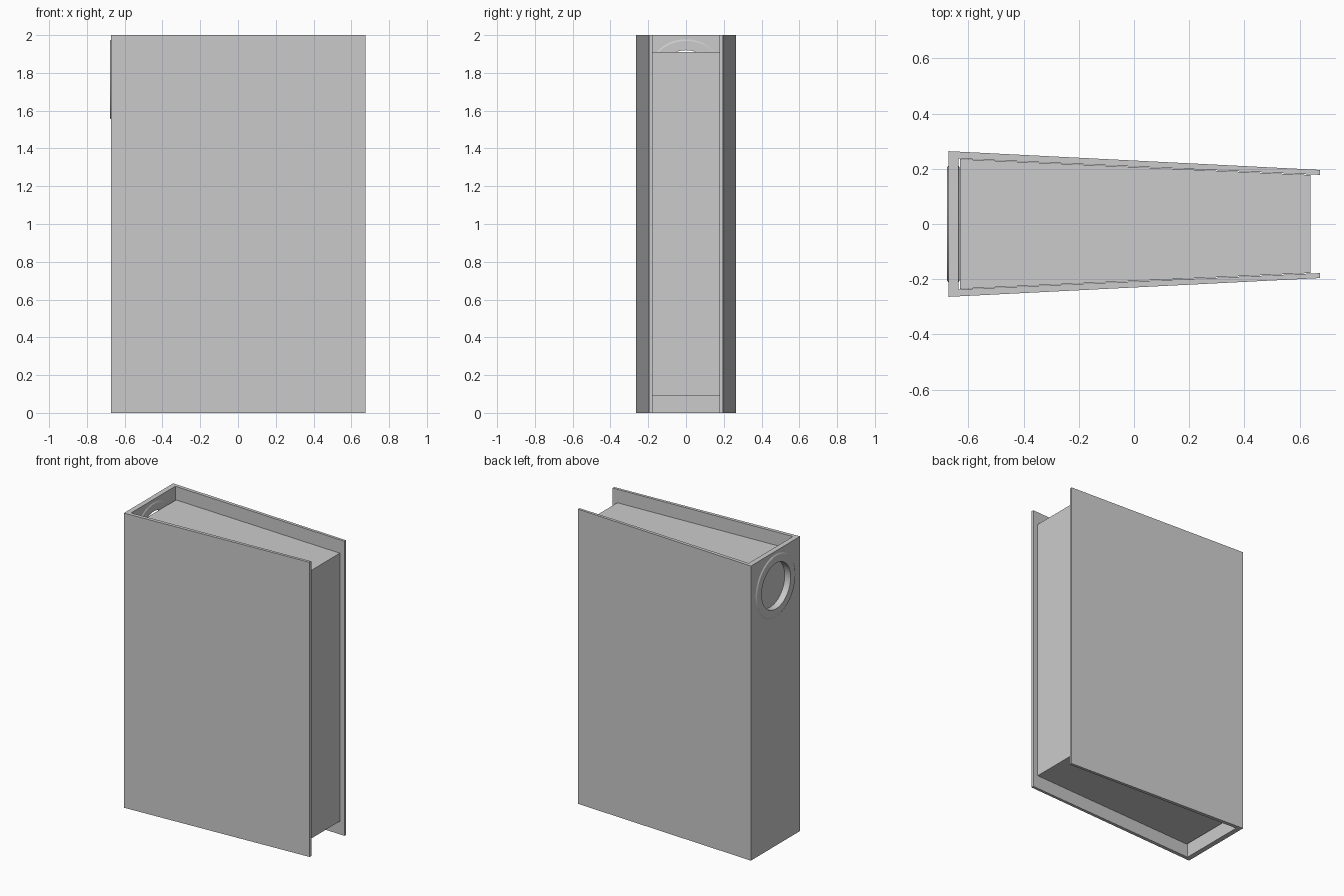
import bpy, bmesh, math

if "Cube" in bpy.data.objects:
    bpy.data.objects.remove(bpy.data.objects["Cube"])


def finish(name, bm):
    bmesh.ops.recalc_face_normals(bm, faces=bm.faces[:])
    me = bpy.data.meshes.new(name)
    bm.to_mesh(me)
    bm.free()
    ob = bpy.data.objects.new(name, me)
    bpy.context.collection.objects.link(ob)
    return ob


def prism(name, half, z0, z1):
    """Extrude a plan outline, given for +y and mirrored to -y."""
    bm = bmesh.new()
    outline = half + [(x, -y) for x, y in reversed(half)]
    face = bm.faces.new([bm.verts.new((x, y, z0)) for x, y in outline])
    top = bmesh.ops.extrude_face_region(bm, geom=[face])
    verts = [v for v in top["geom"] if isinstance(v, bmesh.types.BMVert)]
    bmesh.ops.translate(bm, verts=verts, vec=(0, 0, z1 - z0))
    return finish(name, bm)


def lathe_x(name, profile, z, sides=64):
    """Sweep a closed (x, radius) profile around a line along x."""
    bm = bmesh.new()
    rings = []
    for i in range(sides):
        a = math.tau * i / sides
        rings.append([bm.verts.new((x, r * math.sin(a), z + r * math.cos(a)))
                      for x, r in profile])
    n = len(profile)
    for i in range(sides):
        a, b = rings[i], rings[(i + 1) % sides]
        for j in range(n):
            k = (j + 1) % n
            bm.faces.new((a[j], a[k], b[k], b[j]))
    return finish(name, bm)


HOLE_Z = 1.765

# Folded cover: spine plus two tapering boards
cover = prism("cover", [(-0.637, 0.237), (0.675, 0.178),
                        (0.675, 0.196), (-0.672, 0.264)], 0, 2)

# Finger hole through the spine
bpy.ops.mesh.primitive_cylinder_add(vertices=64, radius=0.165, depth=0.05,
                                    location=(-0.655, 0, HOLE_Z),
                                    rotation=(0, math.pi / 2, 0))
cutter = bpy.context.object
cutter.name = "hole_cutter"
cut = cover.modifiers.new("finger_hole", "BOOLEAN")
cut.operation = "DIFFERENCE"
cut.solver = "EXACT"
cut.object = cutter
bpy.context.view_layer.objects.active = cover
bpy.ops.object.modifier_apply(modifier=cut.name)
bpy.data.objects.remove(cutter)

# Inner box, set in from the cover edges
prism("inner_box", [(-0.63, 0.235), (0.64, 0.1775)], 0.09, 1.91)

# Grommet lining the hole, with a thin flange on both sides of the spine
ring = lathe_x("hole_grommet", [
    (-0.677, 0.155), (-0.677, 0.205), (-0.672, 0.213), (-0.670, 0.213),
    (-0.670, 0.166), (-0.639, 0.166), (-0.639, 0.213), (-0.637, 0.213),
    (-0.633, 0.205), (-0.633, 0.155)], HOLE_Z)
bpy.ops.object.select_all(action="DESELECT")
ring.select_set(True)
bpy.context.view_layer.objects.active = ring
bpy.ops.object.shade_smooth_by_angle(angle=math.radians(25))
